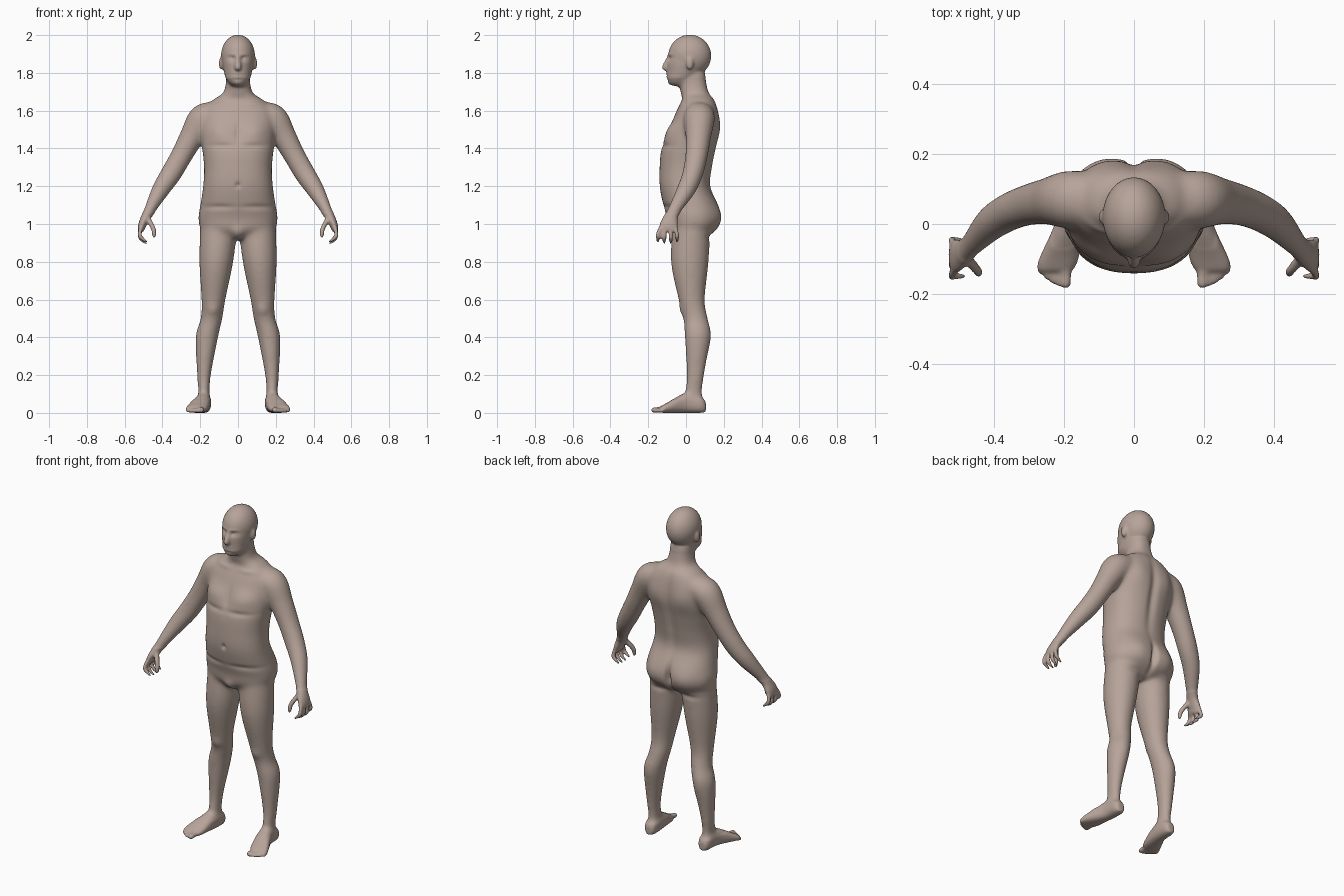
import bpy
import bmesh
import math
from mathutils import Matrix, Vector

cube = bpy.data.objects.get("Cube")
if cube:
    bpy.data.objects.remove(cube)

X, Y, Z = Vector((1, 0, 0)), Vector((0, 1, 0)), Vector((0, 0, 1))
FRONT, BACK = -1, 1
SIDES, STEPS = 32, 6
bm = bmesh.new()


def blend(a, b, c, d, t):
    """Smooth curve from b to c, guided by a and d."""
    slope_in, slope_out = (c - a) / 2, (d - b) / 2
    rise = c - b
    return b + t * (slope_in + t * (3 * rise - 2 * slope_in - slope_out
                                    + t * (slope_in + slope_out - 2 * rise)))


def spline(rows):
    """Smoothly interpolate rows of numbers."""
    padded = [rows[0], *rows, rows[-1]]
    smooth_rows = []
    for group in zip(padded, padded[1:], padded[2:], padded[3:]):
        for step in range(STEPS):
            smooth_rows.append([blend(*values, step / STEPS) for values in zip(*group)])
    return smooth_rows + [list(rows[-1])]


def rounded(value, power):
    return math.copysign(abs(value) ** (2 / power), value)


def ring_axes(rows, index):
    """Width and depth directions across the path."""
    before, after = rows[max(index - 1, 0)], rows[min(index + 1, len(rows) - 1)]
    along = (Vector(after[:3]) - Vector(before[:3])).normalized()
    across = Y.cross(along).normalized()
    return across, along.cross(across)


def loft(rows, axes=None, power=2, sides=(1, -1)):
    """Skin rounded rings given as x, y, z, half width, half depth."""
    rows = spline(rows)
    for side in sides:
        rings = []
        for index, (x, y, z, width, depth) in enumerate(rows):
            u, v = axes or ring_axes(rows, index)
            ring = []
            for k in range(SIDES):
                angle = math.tau * k / SIDES
                point = Vector((x, y, z))
                point += u * width * rounded(math.cos(angle), power)
                point += v * depth * rounded(math.sin(angle), power)
                point.x *= side
                ring.append(bm.verts.new(point))
            rings.append(ring)
        for low, high in zip(rings, rings[1:]):
            for k in range(SIDES):
                bm.faces.new((low[k - 1], low[k], high[k], high[k - 1]))
        bm.faces.new(rings[0])
        bm.faces.new(rings[-1])


def stack(rows, power):
    """Central loft from height, half width, front and back."""
    loft([(0, (front + back) / 2, z, width, (back - front) / 2)
          for z, width, front, back in rows], (X, Y), power, sides=(1,))


def ball(centre, size):
    place = Matrix.Translation(centre) @ Matrix.Diagonal((*size, 1))
    bmesh.ops.create_uvsphere(bm, u_segments=SIDES, v_segments=SIDES, radius=1, matrix=place)


# Torso and neck
stack([(.92, .08, -.05, .1), (.97, .19, -.09, .16), (1.03, .21, -.1, .18),
       (1.1, .2, -.12, .17), (1.2, .185, -.14, .13), (1.3, .18, -.14, .14),
       (1.4, .19, -.13, .16), (1.5, .2, -.09, .18), (1.6, .19, -.05, .17),
       (1.66, .13, -.02, .15), (1.7, .075, -.03, .12), (1.8, .06, -.04, .1)], 2.3)

# Skull, face and jaw
ball((0, .02, 1.89), (.09, .114, .112))
stack([(1.73, .03, -.08, -.02), (1.76, .06, -.1, .03), (1.8, .073, -.1, .08),
       (1.86, .084, -.1, .12), (1.92, .08, -.09, .12)], 2.1)

# Nose and ears
loft([(0, -.09, 1.89, .008, .01), (0, -.11, 1.83, .018, .018),
      (0, -.1, 1.81, .01, .01)], (X, Y), sides=(1,))
for side in (1, -1):
    ball((.09 * side, .02, 1.85), (.012, .02, .034))

# Legs
loft([(.1, .03, 1, .1, .1), (.115, .02, .8, .09, .1), (.13, .03, .6, .064, .07),
      (.14, .05, .5, .058, .065), (.165, .06, .4, .06, .067), (.18, .05, .2, .037, .047),
      (.18, .04, .1, .03, .045), (.18, .05, .03, .03, .04)], (X, Y))

# Feet and toes
loft([(.18, .105, .03, .02, .025), (.18, .08, .045, .036, .045), (.185, 0, .054, .042, .054),
      (.215, -.1, .027, .057, .027), (.225, -.135, .018, .05, .017)], (X, Z), 2.4)
for toe in range(5):
    x = .195 + .018 * toe
    tip = -.183 + .003 * toe * (1 + toe)/ 1.5
    r = .011 if toe else .015
    loft([(x, -.11, .02, r, r), (x, tip + .01, r, r, r), (x, tip, r, r / 2, r / 2)], (X, Z))

# Arms running into the palms
loft([(.12, .07, 1.59, .06, .075), (.185, .07, 1.555, .08, .083), (.245, .065, 1.46, .066, .068),
      (.3, .055, 1.36, .058, .06), (.355, .035, 1.265, .056, .055), (.41, 0, 1.18, .048, .05),
      (.475, -.07, 1.06, .029, .035), (.505, -.09, 1, .022, .048),
      (.514, -.095, .965, .017, .047)])

# Fingers and thumbs
r = .0115
for finger in range(4):
    spread = finger - 1.5
    y = -.098 + .034 * spread
    drop = .008 * abs(spread)
    loft([(.513, -.095 + .025 * spread, .985, r, r), (.521, y, .945, r, r),
          (.512, y, .915 + drop, r, r), (.48, y, .89 + drop, r / 2, r / 2)])
loft([(.485, -.09, 1.04, .016, .016), (.45, -.13, .98, .013, .015),
      (.444, -.14, .94, r, r), (.45, -.14, .925, r / 2, r / 2)])

# Fuse the parts into one skin
bmesh.ops.recalc_face_normals(bm, faces=bm.faces)
parts = bpy.data.meshes.new("body_parts")
bm.to_mesh(parts)
bm.free()
body = bpy.data.objects.new("body", parts)
bpy.context.scene.collection.objects.link(body)
remesh = body.modifiers.new("fuse", 'REMESH')
remesh.mode = 'VOXEL'
remesh.voxel_size = .0065
graph = bpy.context.evaluated_depsgraph_get()
body_mesh = bpy.data.meshes.new_from_object(body.evaluated_get(graph))
body.modifiers.clear()
body.data = body_mesh
bpy.data.meshes.remove(parts)
bm = bmesh.new()
bm.from_mesh(body_mesh)


def detailed(co):
    """Head, hands and feet keep their detail."""
    return co.z > 1.77 or co.z < .07 or (abs(co.x) > .42 and co.z < 1.06)


def relax(verts, rounds):
    for _ in range(rounds):
        bmesh.ops.smooth_vert(bm, verts=verts, factor=.5, use_axis_x=True,
                              use_axis_y=True, use_axis_z=True)


def sculpt(facing, x, z, width, height, amount):
    """Raise or press a soft oval on both halves of the front or back."""
    bm.normal_update()
    for vert in bm.verts:
        across = (abs(vert.co.x) - x) / width
        up = (vert.co.z - z) / height
        distance = across * across + up * up
        turned = max(0, facing * vert.normal.y)
        if distance < 6:
            vert.co += vert.normal * amount * turned * math.exp(-distance)


relax(bm.verts[:], 4)
relax([vert for vert in bm.verts if not detailed(vert.co)], 24)

# Chest, collarbones, navel and groin
sculpt(FRONT, .095, 1.485, .07, .05, .018)
sculpt(FRONT, .085, 1.415, .07, .014, -.007)
sculpt(FRONT, 0, 1.48, .016, .06, -.006)
sculpt(FRONT, .09, 1.635, .06, .012, .006)
sculpt(FRONT, 0, 1.205, .011, .014, -.012)
sculpt(FRONT, .11, 1.09, .09, .014, -.007)
sculpt(FRONT, 0, .95, .03, .03, .016)
# Spine, shoulder blades and seat
sculpt(BACK, 0, 1.42, .025, .2, -.014)
sculpt(BACK, .09, 1.53, .05, .07, .008)
sculpt(BACK, .095, 1.03, .065, .07, .015)
sculpt(BACK, 0, 1.02, .016, .07, -.03)
sculpt(BACK, .1, .925, .06, .015, -.007)
# Knees and calves
sculpt(FRONT, .13, .545, .03, .03, .008)
sculpt(BACK, .16, .4, .04, .08, .006)
# Eye sockets, eyes, brows, mouth and chin
sculpt(FRONT, .034, 1.877, .018, .012, -.016)
sculpt(FRONT, .034, 1.874, .011, .007, .007)
sculpt(FRONT, .03, 1.897, .025, .008, .004)
sculpt(FRONT, 0, 1.787, .025, .015, .005)
sculpt(FRONT, 0, 1.787, .028, .004, -.006)
sculpt(FRONT, 0, 1.765, .025, .005, -.003)
sculpt(FRONT, 0, 1.745, .022, .012, .006)
relax(bm.verts[:], 1)

for face in bm.faces:
    face.smooth = True
bm.to_mesh(body_mesh)
bm.free()

# Skin colour
skin = bpy.data.materials.new("skin")
skin.use_nodes = True
colour = (.47, .37, .32, 1)
skin.diffuse_color = colour
skin.node_tree.nodes["Principled BSDF"].inputs["Base Color"].default_value = colour
body_mesh.materials.clear()
body_mesh.materials.append(skin)
